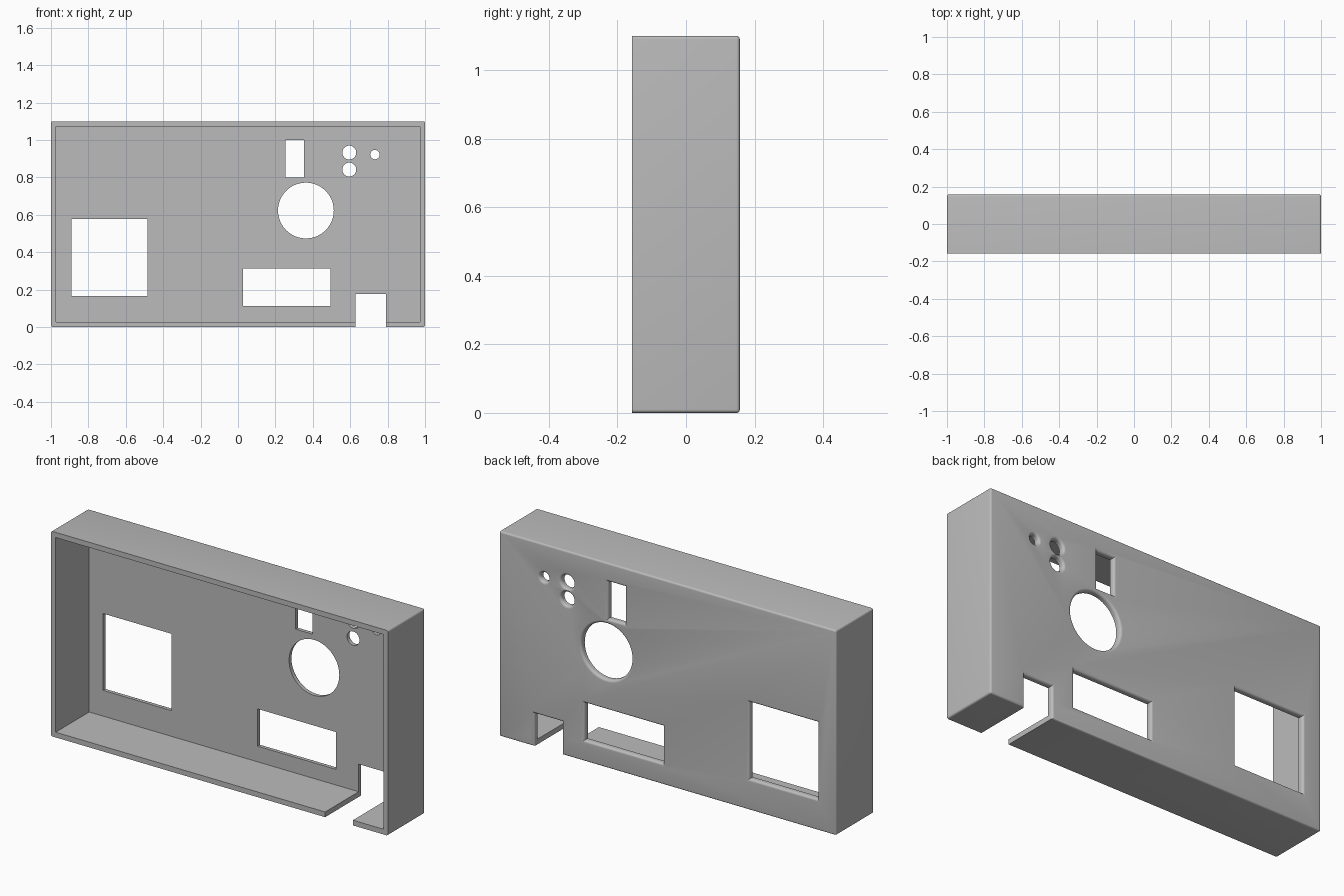
import bpy, bmesh, math

cube = bpy.data.objects.get("Cube")
if cube:
    bpy.data.objects.remove(cube, do_unlink=True)

FRONT, BACK, HEIGHT = -0.157, 0.157, 1.1
WALL, PANEL = 0.028, 0.03
EDGE, FLARE = 0.01, 0.014

grey = bpy.data.materials.new("plain grey")
grey.use_nodes = True
grey.diffuse_color = (0.5, 0.5, 0.5, 1)
grey.node_tree.nodes["Principled BSDF"].inputs["Base Color"].default_value = grey.diffuse_color


def finish(bm, name):
    bmesh.ops.recalc_face_normals(bm, faces=bm.faces)
    mesh = bpy.data.meshes.new(name)
    bm.to_mesh(mesh)
    bm.free()
    mesh.materials.append(grey)
    obj = bpy.data.objects.new(name, mesh)
    bpy.context.collection.objects.link(obj)
    return obj


def box_mesh(x0, x1, y0, y1, z0, z1):
    bm = bmesh.new()
    bmesh.ops.create_cube(bm, size=1)
    for v in bm.verts:
        v.co.x = x1 if v.co.x > 0 else x0
        v.co.y = y1 if v.co.y > 0 else y0
        v.co.z = z1 if v.co.z > 0 else z0
    return bm


def rect(x0, x1, z0, z1):
    return lambda o: [(x0 - o, z0 - o), (x1 + o, z0 - o), (x1 + o, z1 + o), (x0 - o, z1 + o)]


def circle(x, z, r, n=48):
    return lambda o: [(x + (r + o) * math.cos(math.tau * i / n),
                       z + (r + o) * math.sin(math.tau * i / n)) for i in range(n)]


def hole_cutter(name, outline, start):
    """Prism along y whose far end flares out to round over the opening."""
    steps = [(start, 0)]
    for i in range(7):
        a = math.pi / 2 * i / 6
        steps.append((BACK - FLARE + FLARE * math.sin(a), FLARE * (1 - math.cos(a))))
    steps.append((BACK + 0.05, FLARE))
    bm = bmesh.new()
    rings = [[bm.verts.new((x, y, z)) for x, z in outline(o)] for y, o in steps]
    for a, b in zip(rings, rings[1:]):
        for i in range(len(a)):
            j = (i + 1) % len(a)
            bm.faces.new((a[i], a[j], b[j], b[i]))
    bm.faces.new(rings[0])
    bm.faces.new(rings[-1])
    return finish(bm, name)


# Outer shell, rounded everywhere except around the open front
bm = box_mesh(-1, 1, FRONT, BACK, 0, HEIGHT)
edges = [e for e in bm.edges if any(v.co.y > 0 for v in e.verts)]
bmesh.ops.bevel(bm, geom=edges, offset=EDGE, segments=5, profile=0.5, affect='EDGES')
housing = finish(bm, "housing")

# Cavity and openings
start = BACK - PANEL - 0.05
cutters = [
    finish(box_mesh(-1 + WALL, 1 - WALL, FRONT - 0.1, BACK - PANEL, WALL, HEIGHT - WALL), "cavity_cutter"),
    hole_cutter("square_window_cutter", rect(-0.89, -0.485, 0.166, 0.578), start),
    hole_cutter("wide_window_cutter", rect(0.028, 0.494, 0.112, 0.312), start),
    hole_cutter("upright_slot_cutter", rect(0.253, 0.354, 0.8, 1.0), start),
    hole_cutter("large_round_cutter", circle(0.363, 0.623, 0.149, 72), start),
    hole_cutter("upper_round_cutter", circle(0.595, 0.933, 0.037), start),
    hole_cutter("lower_round_cutter", circle(0.595, 0.842, 0.037), start),
    hole_cutter("tiny_round_cutter", circle(0.732, 0.922, 0.025), start),
    hole_cutter("bottom_notch_cutter", rect(0.627, 0.792, -0.2, 0.176), FRONT - 0.1),
]
bpy.context.view_layer.objects.active = housing
for c in cutters:
    mod = housing.modifiers.new(c.name, 'BOOLEAN')
    mod.operation = 'DIFFERENCE'
    mod.solver = 'EXACT'
    mod.object = c
    bpy.ops.object.modifier_apply(modifier=mod.name)
for c in cutters:
    bpy.data.objects.remove(c, do_unlink=True)

# Smooth rounded edges, crisp corners
bpy.ops.object.select_all(action='DESELECT')
housing.select_set(True)
bpy.ops.object.shade_smooth_by_angle(angle=math.radians(30))
